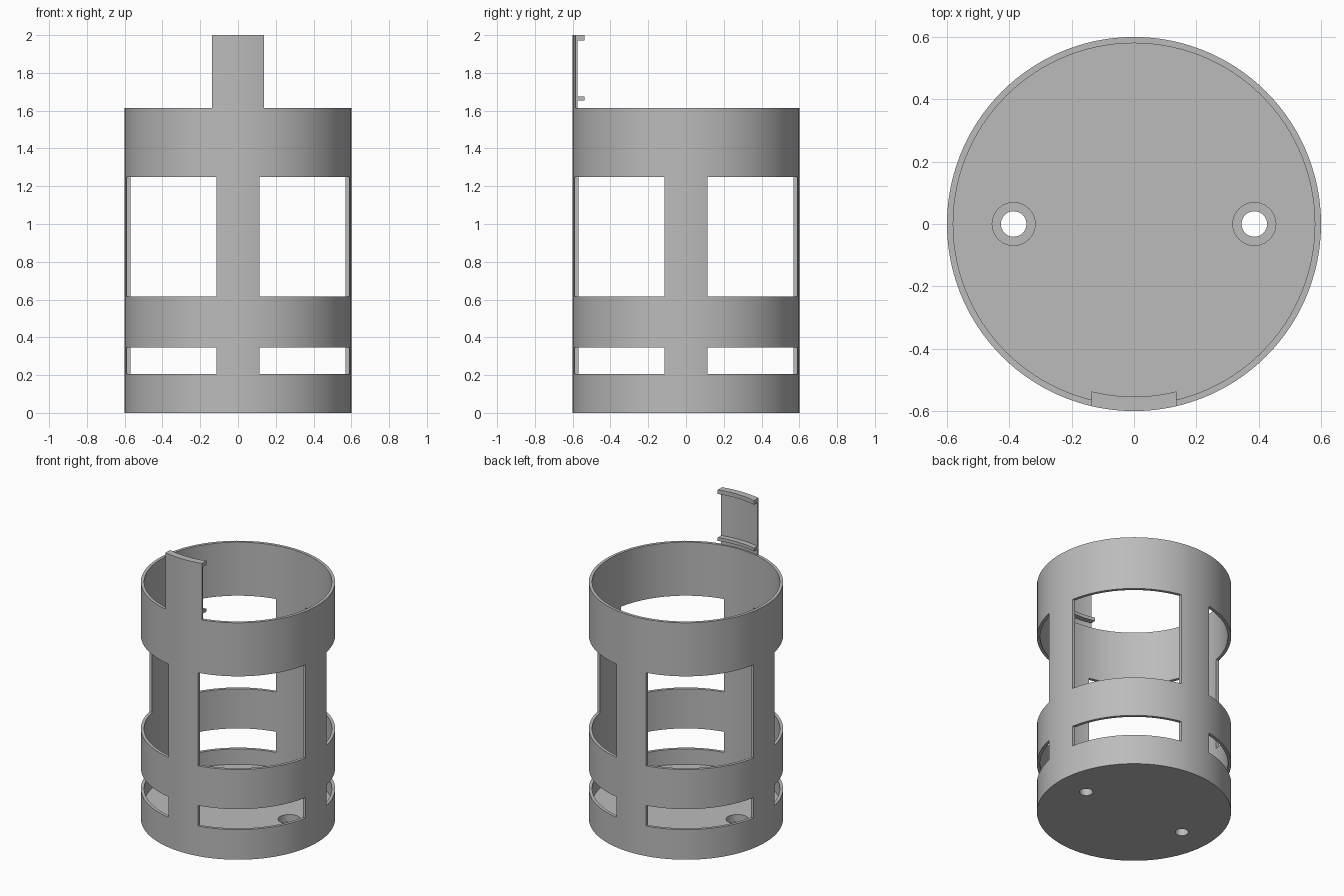
import bpy, bmesh, math

cube = bpy.data.objects.get("Cube")
if cube:
    bpy.data.objects.remove(cube, do_unlink=True)

R_OUT, R_IN, FLOOR, TOP = 0.6, 0.58, 0.1, 1.615
POST = 0.1125      # half width of the upright posts
TAB = 0.137        # half width of the tab
HOLE_X = 0.386

grey = bpy.data.materials.new("plain grey")
grey.use_nodes = True
grey.diffuse_color = (0.5, 0.5, 0.5, 1)
grey.node_tree.nodes["Principled BSDF"].inputs["Base Color"].default_value = (0.5, 0.5, 0.5, 1)


def make(name, bm):
    bmesh.ops.recalc_face_normals(bm, faces=bm.faces)
    mesh = bpy.data.meshes.new(name)
    bm.to_mesh(mesh)
    bm.free()
    mesh.materials.append(grey)
    ob = bpy.data.objects.new(name, mesh)
    bpy.context.collection.objects.link(ob)
    return ob


def select(ob):
    bpy.ops.object.select_all(action='DESELECT')
    ob.select_set(True)
    bpy.context.view_layer.objects.active = ob


def smooth(ob):
    select(ob)
    bpy.ops.object.shade_smooth_by_angle(angle=math.radians(30))


def cut(ob, cutter):
    cutter.hide_render = True
    mod = ob.modifiers.new("cut", 'BOOLEAN')
    mod.operation, mod.solver, mod.object = 'DIFFERENCE', 'EXACT', cutter
    select(ob)
    bpy.ops.object.modifier_apply(modifier=mod.name)
    bpy.data.objects.remove(cutter, do_unlink=True)


def prism(bm, outline, z0, z1):
    low = [bm.verts.new((x, y, z0)) for x, y in outline]
    high = [bm.verts.new((x, y, z1)) for x, y in outline]
    bm.faces.new(low)
    bm.faces.new(high)
    for i in range(len(low)):
        j = (i + 1) % len(low)
        bm.faces.new((low[i], low[j], high[j], high[i]))


def circle(radius, cx=0, n=120):
    return [(cx + radius * math.cos(2 * math.pi * i / n),
             radius * math.sin(2 * math.pi * i / n)) for i in range(n)]


def cylinder(name, radius, z0, z1, cx=0, n=120):
    bm = bmesh.new()
    prism(bm, circle(radius, cx, n), z0, z1)
    return make(name, bm)


def curved_plate(name, r0, r1, z0, z1, n=12):
    xs = [TAB * (2 * i / n - 1) for i in range(n + 1)]
    outer = [(x, -math.sqrt(r1 * r1 - x * x)) for x in xs]
    inner = [(x, -math.sqrt(r0 * r0 - x * x)) for x in reversed(xs)]
    bm = bmesh.new()
    prism(bm, outer + inner, z0, z1)
    smooth(make(name, bm))


# Open cup: solid cylinder hollowed down to the floor
holder = cylinder("holder_body", R_OUT, 0, TOP)
cut(holder, cylinder("hollow_cutter", R_IN, FLOOR, 2))

# Four posts left between two rows of windows
bm = bmesh.new()
for z0, z1 in ((0.205, 0.345), (0.615, 1.25)):
    for sx in (-1, 1):
        for sy in (-1, 1):
            a, b = POST, 0.8
            prism(bm, [(sx * a, sy * a), (sx * b, sy * a),
                       (sx * b, sy * b), (sx * a, sy * b)], z0, z1)
cut(holder, make("window_cutter", bm))

# Counterbored screw holes in the floor
for cx in (-HOLE_X, HOLE_X):
    cut(holder, cylinder("bore_cutter", 0.069, 0.05, 0.3, cx, 40))
    cut(holder, cylinder("hole_cutter", 0.041, -0.1, 0.3, cx, 40))
smooth(holder)

# Thin curved tab above the front rim with two inward clips
curved_plate("front_tab", 0.59, R_OUT, TOP, 2.0)
curved_plate("upper_clip", 0.554, 0.59, 1.972, 2.0)
curved_plate("lower_clip", 0.554, 0.59, 1.653, 1.675)
